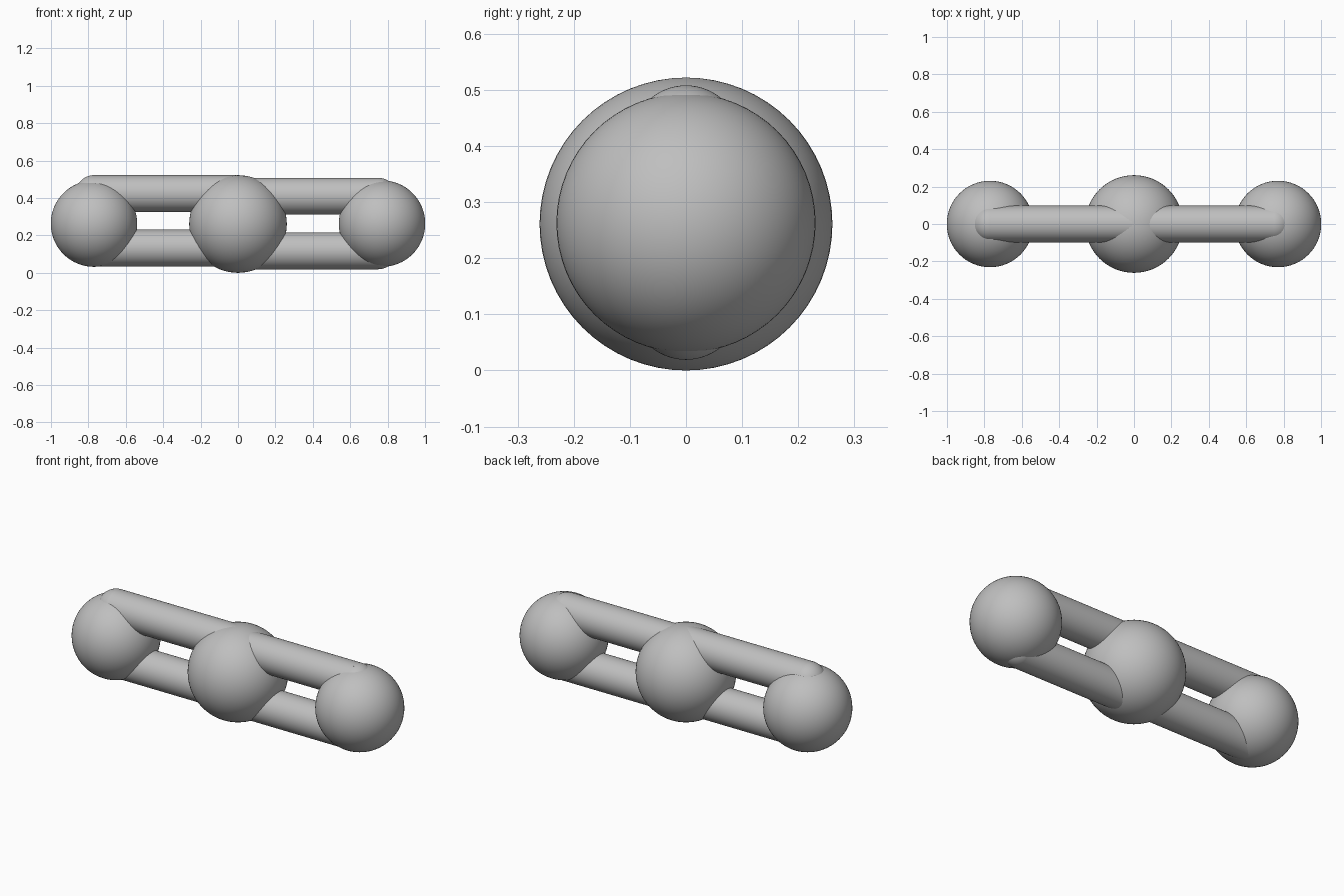
import bpy, math

cube = bpy.data.objects.get("Cube")
if cube:
    bpy.data.objects.remove(cube, do_unlink=True)

# One grey for the whole model
grey = bpy.data.materials.new("neutral_grey")
grey.use_nodes = True
colour = (0.52, 0.52, 0.52, 1)
grey.diffuse_color = colour
grey.node_tree.nodes["Principled BSDF"].inputs["Base Color"].default_value = colour


def finish(name):
    part = bpy.context.object
    part.name = name
    part.data.materials.append(grey)
    bpy.ops.object.shade_smooth_by_angle(angle=math.radians(40))


def ball(name, radius, x, z):
    bpy.ops.mesh.primitive_uv_sphere_add(
        segments=64, ring_count=32, radius=radius, location=(x, 0, z))
    finish(name)


def bar(name, x_inner, x_outer, z, radius=0.098):
    # Round bar lying along x, with a rounded outer end
    bpy.ops.mesh.primitive_cylinder_add(
        vertices=48, radius=radius, depth=abs(x_outer - x_inner),
        location=((x_inner + x_outer) / 2, 0, z), rotation=(0, math.pi / 2, 0))
    finish(name)
    ball(name + "_cap", radius, x_outer, z)


# Three balls in a row
ball("centre_ball", 0.261, 0, 0.261)
for side, x in (("right", -0.77), ("left", 0.77)):
    ball(side + "_ball", 0.231, x, 0.263)

# Two parallel bars on each side
bar("right_upper_bar", -0.01, -0.77, 0.424)
bar("right_lower_bar", -0.01, -0.77, 0.133)
bar("left_upper_bar", 0.01, 0.75, 0.41)
bar("left_lower_bar", 0.01, 0.75, 0.117)
